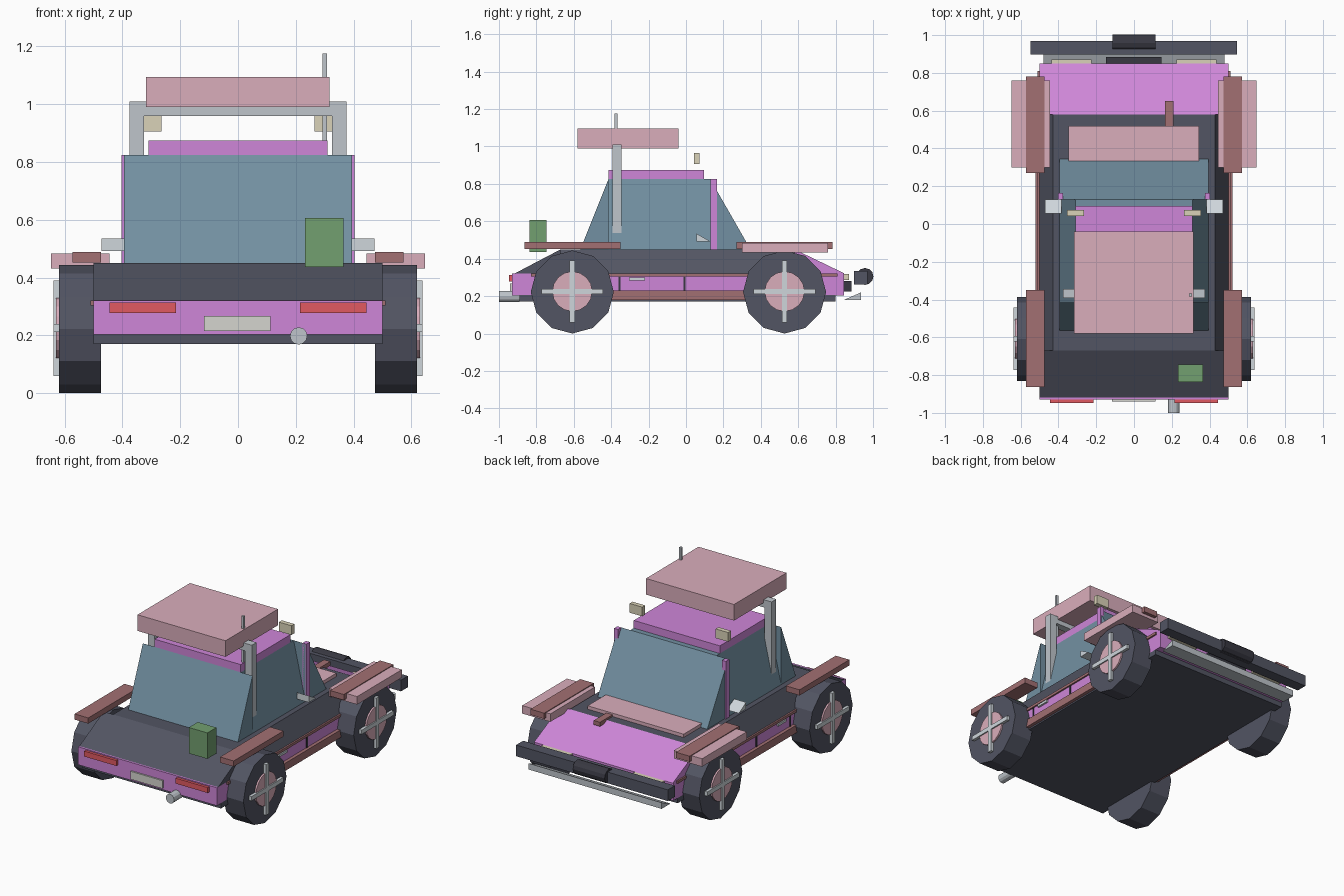
import bpy, bmesh, math
from mathutils import Matrix

if "Cube" in bpy.data.objects:
    bpy.data.objects.remove(bpy.data.objects["Cube"])

COL = {
    'dark': (0.085, 0.09, 0.125), 'magenta': (0.62, 0.24, 0.69), 'glass': (0.17, 0.28, 0.36),
    'pink': (0.70, 0.42, 0.50), 'brown': (0.36, 0.16, 0.17), 'grey': (0.52, 0.56, 0.60),
    'cream': (0.70, 0.65, 0.48), 'red': (0.75, 0.10, 0.12), 'green': (0.17, 0.35, 0.16),
    'plate': (0.66, 0.66, 0.62), 'black': (0.04, 0.04, 0.055), 'silver': (0.62, 0.67, 0.71),
}
MATS = {}


def finish(name, bm, col):
    bmesh.ops.recalc_face_normals(bm, faces=bm.faces)
    me = bpy.data.meshes.new(name)
    bm.to_mesh(me)
    bm.free()
    if col not in MATS:
        MATS[col] = bpy.data.materials.new(col)
        MATS[col].diffuse_color = (*COL[col], 1)
    me.materials.append(MATS[col])
    ob = bpy.data.objects.new(name, me)
    bpy.context.collection.objects.link(ob)
    return ob


def box(name, col, x, y, z):
    """Box from (min, max) pairs."""
    bm = bmesh.new()
    bmesh.ops.create_cube(bm, size=1)
    for v in bm.verts:
        v.co = [(r[0] + r[1]) / 2 + c * (r[1] - r[0]) for c, r in zip(v.co, (x, y, z))]
    return finish(name, bm, col)


def pair(name, col, x, y, z):
    """Box on both sides of the centre plane."""
    box(name + '_right', col, x, y, z)
    box(name + '_left', col, (-x[1], -x[0]), y, z)


def prism(name, col, pts, span, axis='x'):
    """Profile of (y, z) run along x, or of (x, z) run along y."""
    bm = bmesh.new()
    put = (lambda p, s: (s, p[0], p[1])) if axis == 'x' else (lambda p, s: (p[0], s, p[1]))
    a, b = [[bm.verts.new(put(p, s)) for p in pts] for s in span]
    bm.faces.new(a)
    bm.faces.new(b)
    for i in range(len(pts)):
        j = (i + 1) % len(pts)
        bm.faces.new((a[i], a[j], b[j], b[i]))
    return finish(name, bm, col)


def cyl(name, col, centre, r, length, axis='X', n=12):
    bm = bmesh.new()
    rot = Matrix.Rotation(math.pi / 2, 4, 'Y' if axis == 'X' else 'X')
    bmesh.ops.create_cone(bm, cap_ends=True, segments=n, radius1=r, radius2=r, depth=length,
                          matrix=Matrix.Translation(centre) @ rot)
    return finish(name, bm, col)


# lower body, floor and sills
box('floor_pan', 'dark', (-.5, .5), (-.89, .80), (.17, .205))
box('lower_body', 'magenta', (-.5, .5), (-.93, .845), (.203, .32))
pair('rocker_panel', 'brown', (.45, .522), (-.42, .34), (.18, .23))
pair('trim_strip', 'brown', (.49, .51), (-.83, .81), (.304, .321))
for i, y in enumerate((-.355, -.008)):
    pair('door_gap_%d' % i, 'black', (.49, .504), (y - .006, y + .006), (.23, .304))
pair('door_handle', 'silver', (.49, .512), (-.305, -.22), (.284, .299))

# upper body: sloping shoulders, rear deck, hood
prism('shoulders', 'dark', [(-.5, .32), (.5, .32), (.43, .45), (-.43, .45)], (-.67, .58), 'y')
prism('rear_deck', 'dark', [(-.918, .32), (-.67, .32), (-.67, .45)], (-.5, .5))
prism('hood', 'magenta', [(.58, .32), (.85, .32), (.58, .45)], (-.5, .5))
box('hood_panel', 'pink', (-.347, .345), (.30, .52), (.445, .472))
box('hood_latch', 'brown', (.165, .21), (.50, .65), (.435, .462))

# cabin
prism('side_glass', 'glass', [(-.395, .45), (.395, .45), (.31, .825), (-.31, .825)], (-.415, .13), 'y')
prism('rear_glass', 'glass', [(-.565, .45), (-.415, .45), (-.415, .825)], (-.395, .395))
prism('windshield', 'glass', [(.13, .45), (.345, .45), (.13, .825)], (-.395, .395))
box('roof', 'magenta', (-.31, .31), (-.415, .095), (.82, .875))
pair('pillar', 'magenta', (.375, .403), (.13, .165), (.45, .825))
for side, x in (('right', (.385, .472)), ('left', (-.472, -.385))):
    prism('mirror_' + side, 'silver', [(.055, .492), (.13, .492), (.055, .535)], x)

# roll bar, roof box, aerial, roof lamps
pair('roll_bar_post', 'grey', (.325, .375), (-.393, -.345), (.46, 1.01))
box('roll_bar_top', 'grey', (-.375, .375), (-.393, -.345), (.96, 1.01))
box('roof_box', 'pink', (-.318, .316), (-.58, -.04), (.99, 1.095))
box('aerial', 'grey', (.292, .308), (-.383, -.367), (.86, 1.175))
pair('roof_lamp', 'cream', (.265, .355), (.043, .073), (.905, .965))

# fenders
pair('front_fender', 'pink', (.445, .648), (.30, .76), (.432, .484))
pair('front_fender_bar', 'brown', (.475, .573), (.27, .782), (.452, .489))
pair('rear_fender_bar', 'brown', (.475, .573), (-.863, -.35), (.452, .489))

# wheels with hub and cross spokes
for end, y in (('front', .527), ('rear', -.608)):
    for side, s in (('right', 1), ('left', -1)):
        n = '%s_%s' % (end, side)
        cyl('tyre_' + n, 'dark', (s * .547, y, .222), .222, .145)
        cyl('hub_' + n, 'pink', (s * .60, y, .225), .107, .06, n=16)
        x = sorted((s * .60, s * .638))
        box('spoke_upright_' + n, 'silver', x, (y - .014, y + .014), (.06, .39))
        box('spoke_level_' + n, 'silver', x, (y - .165, y + .165), (.211, .239))

# nose: bumper, winch, skid plate, grille, headlights
box('bumper', 'dark', (-.548, .545), (.898, .97), (.262, .335))
cyl('winch', 'black', (0, .957, .305), .045, .23)
prism('skid_plate', 'grey', [(.845, .18), (.936, .18), (.936, .22)], (-.48, .48))
box('grille', 'black', (-.147, .145), (.84, .885), (.225, .28))
pair('headlight', 'cream', (.225, .437), (.84, .872), (.285, .318))

# tail: lights, plate, exhaust, fuel can
pair('tail_light', 'red', (.214, .445), (-.947, -.92), (.278, .313))
box('rear_plate', 'plate', (-.117, .113), (-.94, -.92), (.215, .267))
cyl('exhaust', 'grey', (.21, -.945, .198), .03, .11, 'Y')
box('fuel_can', 'green', (.232, .365), (-.837, -.745), (.437, .606))

for m in bpy.data.materials:
    if m.users and not m.is_grease_pencil:
        m.use_nodes = True
        m.node_tree.nodes["Principled BSDF"].inputs["Base Color"].default_value = m.diffuse_color
